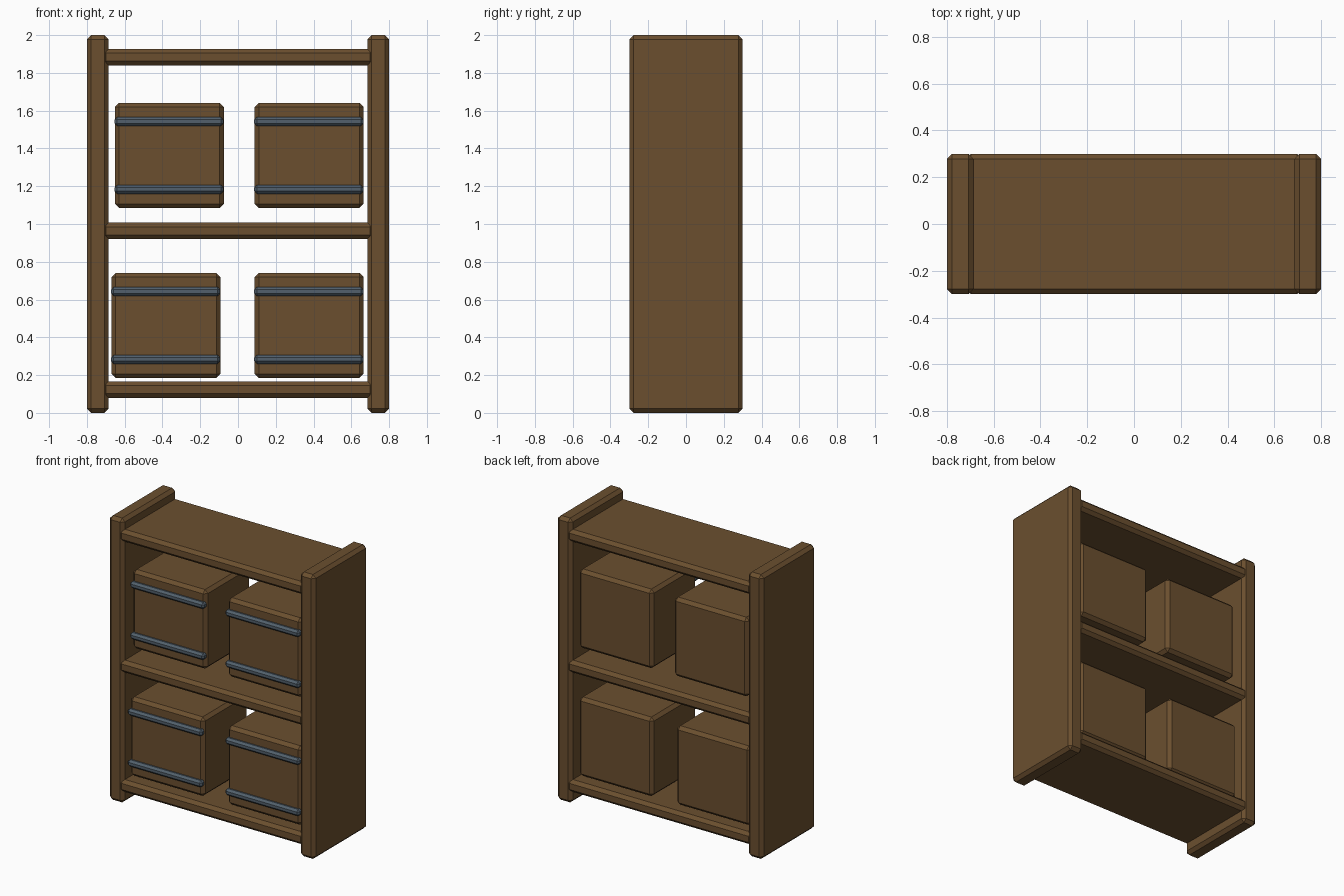
import bpy
import bmesh
from mathutils import Vector

cube = bpy.data.objects.get("Cube")
if cube:
    bpy.data.objects.remove(cube, do_unlink=True)


def material(name, color):
    mat = bpy.data.materials.new(name)
    mat.use_nodes = True
    mat.diffuse_color = color
    mat.node_tree.nodes["Principled BSDF"].inputs["Base Color"].default_value = color
    return mat


wood = material("brown wood", (0.147, 0.078, 0.028, 1))
steel = material("blue grey steel", (0.085, 0.118, 0.150, 1))


def beveled_box(name, low, high, bevel, mat):
    """Flat shaded box between two corners with chamfered edges."""
    low, high = Vector(low), Vector(high)
    size = high - low
    bm = bmesh.new()
    bmesh.ops.create_cube(bm, size=1)
    bmesh.ops.scale(bm, vec=size, verts=bm.verts)
    bmesh.ops.bevel(bm, geom=bm.edges[:], offset=bevel, segments=1,
                    affect='EDGES', clamp_overlap=True)
    mesh = bpy.data.meshes.new(name)
    bm.to_mesh(mesh)
    bm.free()
    mesh.materials.append(mat)
    obj = bpy.data.objects.new(name, mesh)
    obj.location = (low + high) / 2
    bpy.context.collection.objects.link(obj)
    return obj


# Upright side panels
beveled_box("left_panel", (0.685, -0.3, 0), (0.8, 0.3, 2), 0.022, wood)
beveled_box("right_panel", (-0.8, -0.3, 0), (-0.685, 0.3, 2), 0.022, wood)

# Shelves, let into the panels
for name, z in (("bottom", 0.08), ("middle", 0.92), ("top", 1.84)):
    beveled_box(name + "_shelf", (-0.72, -0.3, z), (0.72, 0.3, z + 0.087), 0.022, wood)

# Crates, each with two metal bars across the front
crates = (("upper_right", -0.652, 1.085), ("upper_left", 0.088, 1.085),
          ("lower_right", -0.67, 0.185), ("lower_left", 0.088, 0.185))
for name, x, z in crates:
    beveled_box(name + "_crate", (x, -0.25, z), (x + 0.577, 0.25, z + 0.556), 0.022, wood)
    for level, rise in (("lower", 0.075), ("upper", 0.434)):
        beveled_box(f"{name}_{level}_bar", (x - 0.002, -0.275, z + rise),
                    (x + 0.576, -0.228, z + rise + 0.047), 0.014, steel)
